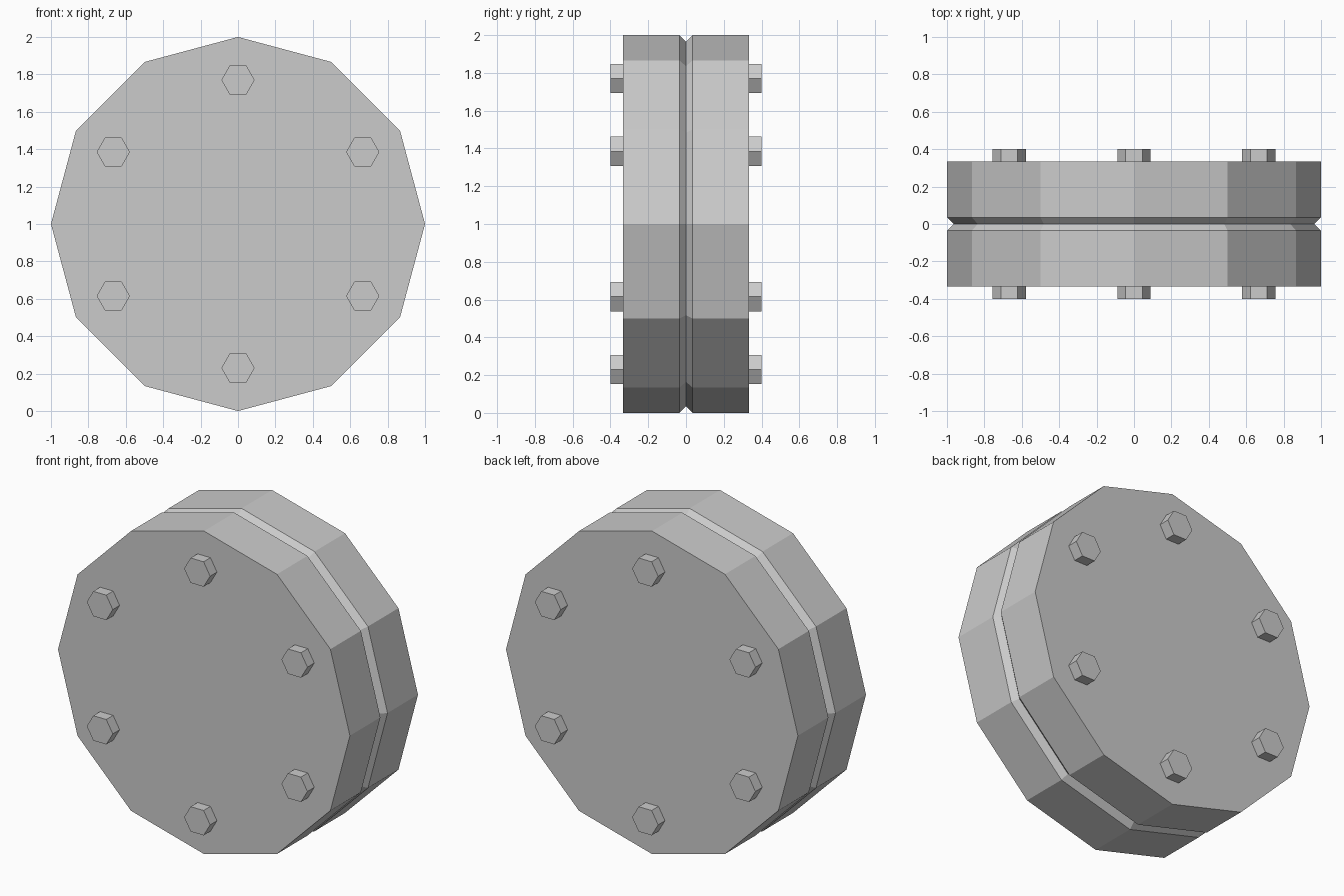
import bpy
import bmesh
from math import sin, cos, tau

if "Cube" in bpy.data.objects:
    bpy.data.objects.remove(bpy.data.objects["Cube"])

grey = bpy.data.materials.new("light_grey")
grey.use_nodes = True
COLOUR = (0.6, 0.6, 0.6, 1)
grey.diffuse_color = COLOUR
grey.node_tree.nodes["Principled BSDF"].inputs["Base Color"].default_value = COLOUR


def lathe(name, sides, profile, start, centre):
    """Flat-shaded prism about the y axis from (radius, y) rings, capped at both ends."""
    bm = bmesh.new()
    rings = [[bm.verts.new((r * cos(start + tau * i / sides), y, r * sin(start + tau * i / sides)))
              for i in range(sides)] for r, y in profile]
    for a, b in zip(rings, rings[1:]):
        for i in range(sides):
            j = (i + 1) % sides
            bm.faces.new((a[i], a[j], b[j], b[i]))
    bm.faces.new(rings[0])
    bm.faces.new(rings[-1])
    bmesh.ops.recalc_face_normals(bm, faces=bm.faces)
    mesh = bpy.data.meshes.new(name)
    bm.to_mesh(mesh)
    bm.free()
    mesh.materials.append(grey)
    obj = bpy.data.objects.new(name, mesh)
    obj.location = centre
    bpy.context.collection.objects.link(obj)
    return obj


# Twelve-sided drum with a V groove round its middle
HALF, GROOVE = 0.333, 0.035
lathe("drum", 12, [(1, -HALF), (1, -GROOVE), (1 - GROOVE, 0), (1, GROOVE), (1, HALF)],
      0, (0, 0, 1))

# Hexagonal bolt heads in a ring on both faces
for side, label in ((-1, "front"), (1, "back")):
    for k in range(6):
        angle = tau * (k + 0.5) / 6
        centre = (0.77 * cos(angle), side * HALF, 1 + 0.77 * sin(angle))
        lathe(f"{label}_bolt_{k + 1}", 6, [(0.089, 0), (0.089, side * 0.067)], 0, centre)
